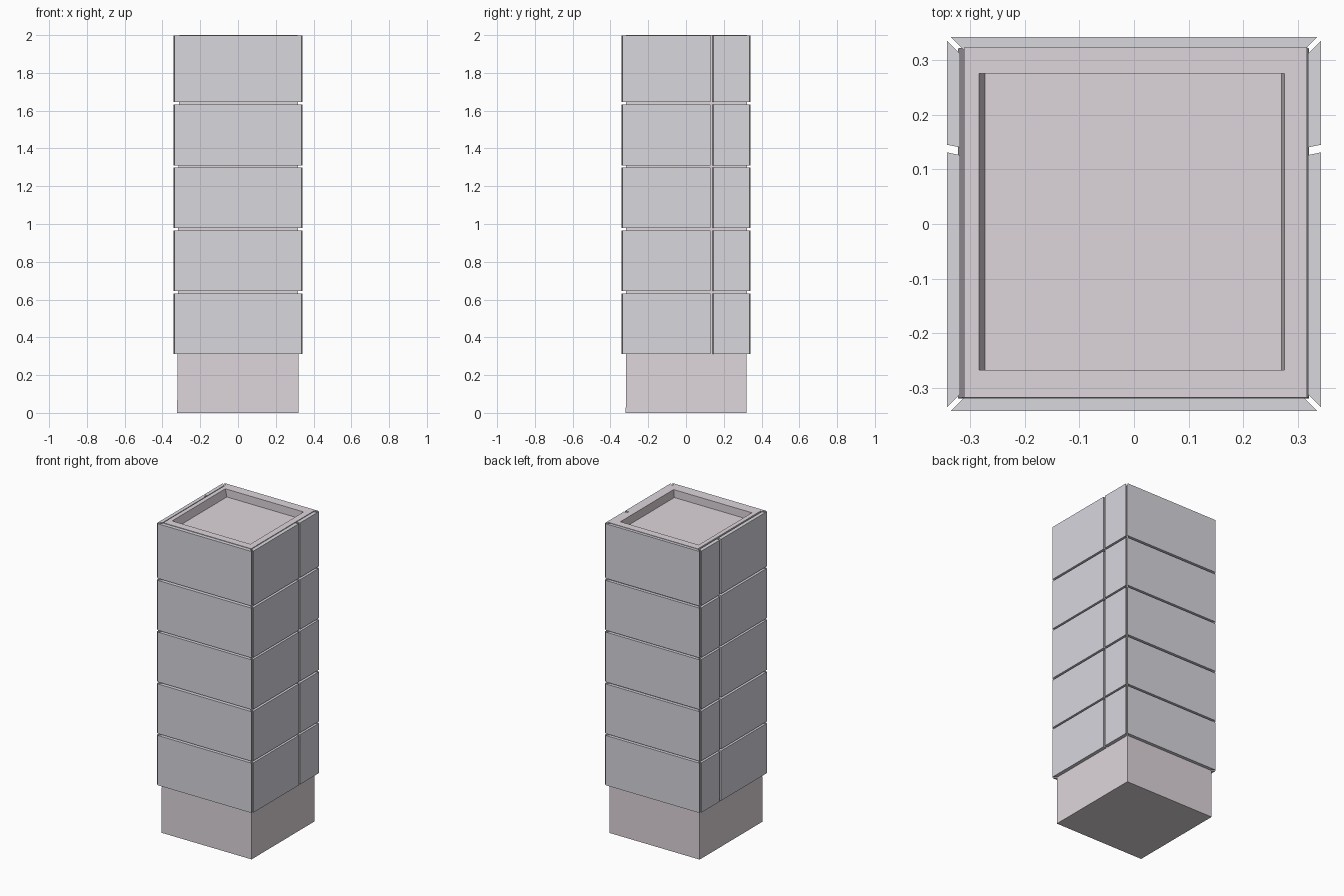
import bpy, bmesh

if "Cube" in bpy.data.objects:
    bpy.data.objects.remove(bpy.data.objects["Cube"])


def material(name, rgb):
    mat = bpy.data.materials.new(name)
    mat.diffuse_color = (*rgb, 1.0)
    mat.use_nodes = True
    mat.node_tree.nodes["Principled BSDF"].inputs["Base Color"].default_value = mat.diffuse_color
    return mat


PANEL = material("panel_grey", (0.69, 0.68, 0.73))
CORE = material("core_pink_grey", (0.73, 0.67, 0.71))


def make_object(name, bm, mat):
    bmesh.ops.recalc_face_normals(bm, faces=bm.faces[:])
    mesh = bpy.data.meshes.new(name)
    bm.to_mesh(mesh)
    bm.free()
    mesh.materials.append(mat)
    obj = bpy.data.objects.new(name, mesh)
    bpy.context.collection.objects.link(obj)
    return obj


def rect(x0, x1, y0, y1):
    return [(x0, y0), (x1, y0), (x1, y1), (x0, y1)]


def loft(name, rings, mat):
    """Join stacked (outline, z) rings with quads and cap both ends."""
    bm = bmesh.new()
    loops = [[bm.verts.new((x, y, z)) for x, y in pts] for pts, z in rings]
    for a, b in zip(loops, loops[1:]):
        n = len(a)
        for i in range(n):
            j = (i + 1) % n
            bm.faces.new((a[i], a[j], b[j], b[i]))
    bm.faces.new(loops[0][::-1])
    bm.faces.new(loops[-1])
    return make_object(name, bm, mat)


# Core pillar with a shallow recess in the top
loft("core", [
    (rect(-0.322, 0.320, -0.319, 0.321), 0.0),
    (rect(-0.311, 0.316, -0.317, 0.323), 2.0),
    (rect(-0.283, 0.275, -0.267, 0.275), 2.0),
    (rect(-0.272, 0.270, -0.267, 0.275), 1.95),
], CORE)

# Mitred panel outlines: front and back full width, sides split in two
OUT, IN, EDGE, EDGE_IN = 0.342, 0.318, 0.335, 0.311
outlines = {}
for s, side in ((-1, "front"), (1, "back")):
    outlines[side] = [(-EDGE, s * OUT), (EDGE, s * OUT),
                      (EDGE_IN, s * IN), (-EDGE_IN, s * IN)]
for s, side in ((-1, "left"), (1, "right")):
    outlines[side + "_wide"] = [(s * OUT, -EDGE), (s * OUT, 0.131),
                                (s * IN, 0.126), (s * IN, -EDGE_IN)]
    outlines[side + "_narrow"] = [(s * OUT, 0.145), (s * OUT, EDGE),
                                  (s * IN, EDGE_IN), (s * IN, 0.140)]

# Five courses of panels separated by thin gaps
courses = [(0.312, 0.633), (0.645, 0.965), (0.978, 1.299),
           (1.311, 1.632), (1.645, 1.997)]
for row, (z0, z1) in enumerate(courses, 1):
    for side, pts in outlines.items():
        loft(f"{side}_panel_{row}", [(pts, z0), (pts, z1)], PANEL)
